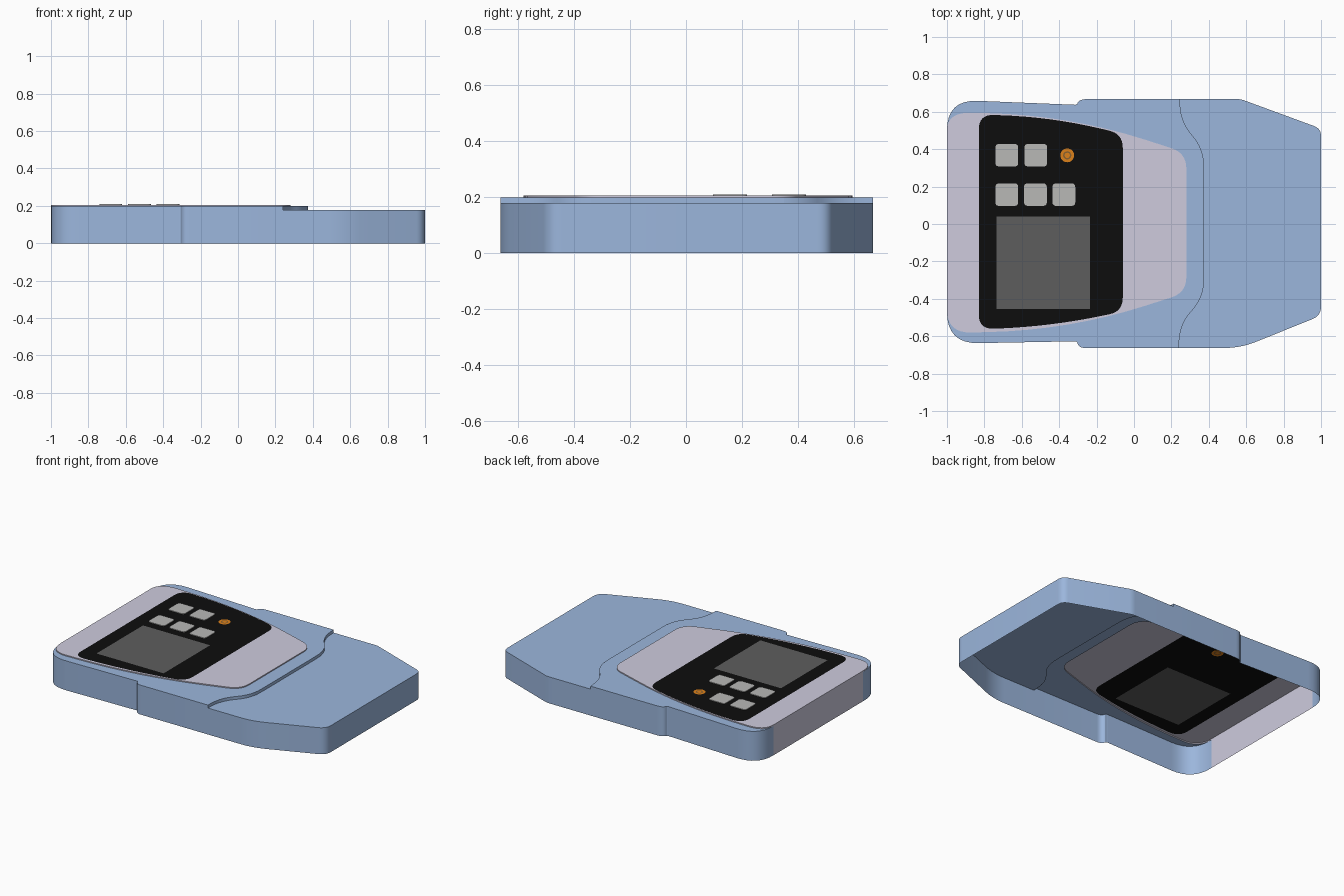
import bpy, bmesh, math
from mathutils import Vector

if "Cube" in bpy.data.objects:
    bpy.data.objects.remove(bpy.data.objects["Cube"])

LOW, HIGH, FACE, KEY = 0.178, 0.198, 0.205, 0.209


def material(name, rgb):
    m = bpy.data.materials.new(name)
    m.diffuse_color = (*rgb, 1)
    m.use_nodes = True
    m.node_tree.nodes["Principled BSDF"].inputs["Base Color"].default_value = m.diffuse_color
    return m


BLUE = material("blue", (0.33, 0.47, 0.72))
LILAC = material("lilac", (0.62, 0.60, 0.73))
BLACK = material("black", (0.004, 0.004, 0.004))
SCREEN = material("screen_grey", (0.11, 0.11, 0.11))
KEYS = material("key_grey", (0.48, 0.48, 0.47))
ORANGE = material("orange", (0.72, 0.22, 0.01))
BROWN = material("brown", (0.25, 0.12, 0.03))


def path(pts, closed=False, seg=8):
    """Polyline whose points (x, y, cut) get a curved corner starting 'cut' away."""
    out, n = [], len(pts)
    for i, p in enumerate(pts):
        c = Vector(p[:2])
        if len(p) < 3 or (not closed and i in (0, n - 1)):
            out.append(c)
            continue
        ends = []
        for q in (pts[i - 1], pts[(i + 1) % n]):
            d = Vector(q[:2]) - c
            ends.append(c + d.normalized() * min(p[2], d.length))
        for k in range(seg + 1):
            t = k / seg
            out.append(ends[0] * (1 - t) ** 2 + c * 2 * t * (1 - t) + ends[1] * t * t)
    return out


def rect(cx, cy, w, h, r=0):
    c = [(-1, -1), (1, -1), (1, 1), (-1, 1)]
    return path([(cx + a * w / 2, cy + b * h / 2) + ((r,) if r else ()) for a, b in c], True, 5)


def circle(cx, cy, r, n=32):
    return [Vector((cx + r * math.cos(2 * math.pi * i / n), cy + r * math.sin(2 * math.pi * i / n)))
            for i in range(n)]


def part(name, mat, fills=(), walls=()):
    """fills: (z, [outer, holes...]); walls: (z0, z1, chain)."""
    bm = bmesh.new()
    for z, loops in fills:
        edges = []
        for loop in loops:
            pts = [p for i, p in enumerate(loop) if (p - loop[i - 1]).length > 1e-5]
            vs = [bm.verts.new((p.x, p.y, z)) for p in pts]
            edges += [bm.edges.new((vs[i - 1], vs[i])) for i in range(len(vs))]
        made = bmesh.ops.triangle_fill(bm, use_beauty=True, edges=edges, normal=(0, 0, 1))
        for f in made["geom"]:
            if isinstance(f, bmesh.types.BMFace):
                f.normal_update()
                if f.normal.z < 0:
                    f.normal_flip()
    for z0, z1, chain in walls:
        pts = [p for i, p in enumerate(chain) if i == 0 or (p - chain[i - 1]).length > 1e-5]
        lo = [bm.verts.new((p.x, p.y, z0)) for p in pts]
        hi = [bm.verts.new((p.x, p.y, z1)) for p in pts]
        for i in range(len(pts) - 1):
            bm.faces.new((lo[i], lo[i + 1], hi[i + 1], hi[i]))
    bmesh.ops.remove_doubles(bm, verts=bm.verts, dist=1e-5)
    me = bpy.data.meshes.new(name)
    bm.to_mesh(me)
    bm.free()
    ob = bpy.data.objects.new(name, me)
    bpy.context.collection.objects.link(ob)
    me.materials.append(mat)
    bpy.ops.object.select_all(action='DESELECT')
    ob.select_set(True)
    bpy.context.view_layer.objects.active = ob
    bpy.ops.object.shade_smooth_by_angle(angle=math.radians(30))


# Plan outlines, all running counter-clockwise
front = path([(-1, -.455), (-1, -.64, .17), (-.305, -.627, .01), (-.30, -.663, .04), (.24, -.663)])
nose = path([(.24, -.663), (.57, -.663, .09), (1, -.49, .05), (1, .51, .04), (.57, .668, .02), (.245, .668)])
back = path([(.245, .668), (-.30, .668, .05), (-.305, .637, .01), (-1, .665, .165), (-1, .5)])
step = path([(.24, -.663), (.245, -.53, .1), (.37, -.40, .09), (.375, -.28, .06),
             (.375, .29, .06), (.37, .41, .09), (.25, .54, .1), (.245, .668)])
plate = path([(-1, -.455), (-1, -.583, .128), (-.35, -.568, .43), (.28, -.367, .085),
              (.28, .38, .085), (-.35, .582, .43), (-1, .598, .13), (-1, .5)])
panel = path([(-.83, -.563, .08), (-.45, -.548, .28), (-.06, -.468, .075),
              (-.06, .482, .075), (-.45, .574, .28), (-.83, .585, .08)], True)
display = rect(-.485, -.208, .5, .495)
light = circle(-.357, .367, .037)
ring, core = circle(-.357, .367, .022), circle(-.357, .367, .014)

# Open-bottomed casing: low nose and raised deck
part("casing_nose", BLUE, [(LOW, [nose + step[::-1]])], [(0, LOW, nose)])
part("casing_deck", BLUE, [(HIGH, [front + step + back + plate[::-1]])],
     [(0, HIGH, front), (0, HIGH, back), (LOW, HIGH, step)])

# Lilac face plate running down the end wall
part("face_plate", LILAC, [(FACE, [plate, panel])],
     [(HIGH, FACE, plate), (0, FACE, [plate[-1], plate[0]])])

# Black panel, display and indicator lamp
part("control_panel", BLACK, [(FACE, [panel, display, light])])
part("display", SCREEN, [(FACE, [display])])
part("lamp_rim", ORANGE, [(FACE, [light, ring])])
part("lamp_ring", BROWN, [(FACE, [ring, core])])
part("lamp_core", ORANGE, [(FACE, [core])])

# Keys
for i, (x, y) in enumerate([(-.68, .368), (-.525, .368), (-.68, .157), (-.527, .157), (-.375, .157)]):
    k = rect(x, y, .122, .12, .02)
    part(f"key_{i + 1}", KEYS, [(KEY, [k])], [(FACE, KEY, k + k[:1])])
